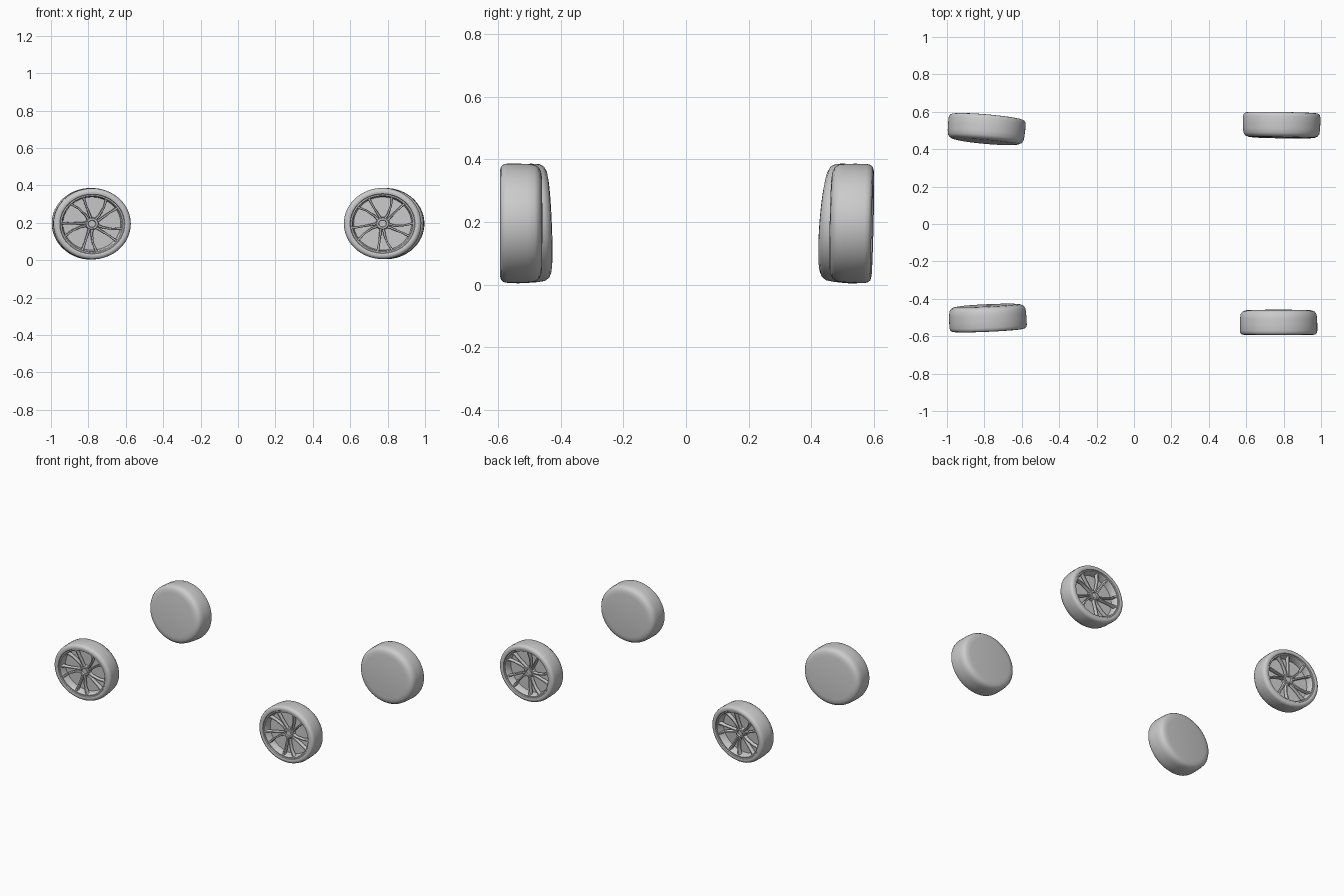
import bpy, bmesh, math
from math import sin, cos, radians, pi

if "Cube" in bpy.data.objects:
    bpy.data.objects.remove(bpy.data.objects["Cube"])

SEG = 64
RX, RZ = 0.207, 0.19          # the wheels are slightly oval
R = 0.2                       # nominal radius of the profiles


def make_object(name, bm, place):
    bmesh.ops.recalc_face_normals(bm, faces=bm.faces)
    mesh = bpy.data.meshes.new(name)
    bm.to_mesh(mesh)
    bm.free()
    ob = bpy.data.objects.new(name, mesh)
    bpy.context.collection.objects.link(ob)
    ob.location, ob.rotation_euler = place
    ob.scale = (RX / R, 1, RZ / R)
    bpy.ops.object.select_all(action='DESELECT')
    ob.select_set(True)
    bpy.context.view_layer.objects.active = ob
    bpy.ops.object.shade_smooth_by_angle(angle=radians(35))
    return ob


def lathe(bm, profile):
    """Spin (radius, y) points round the axle (y)."""
    vs = [bm.verts.new((r, y, 0)) for r, y in profile]
    es = [bm.edges.new(p) for p in zip(vs, vs[1:])]
    bmesh.ops.spin(bm, geom=vs + es, cent=(0, 0, 0), axis=(0, 1, 0),
                   angle=2 * pi, steps=SEG, use_duplicate=False)
    bmesh.ops.remove_doubles(bm, verts=bm.verts, dist=1e-5)


def spoke(bm, stations):
    """Bar through (radius, angle, half width, front y, back y) stations."""
    rings = []
    for r, a, w, front, back in stations:
        ring = []
        for side, y in ((-1, back), (-1, front + 0.004), (-0.6, front),
                        (0.6, front), (1, front + 0.004), (1, back)):
            s = side * w
            ring.append(bm.verts.new((r * cos(a) - s * sin(a), y,
                                      r * sin(a) + s * cos(a))))
        rings.append(ring)
    for p, q in zip(rings, rings[1:]):
        for i in range(6):
            j = (i + 1) % 6
            bm.faces.new((p[i], p[j], q[j], q[i]))
    bm.faces.new(rings[0])
    bm.faces.new(rings[-1])


def wheel(label, loc, tilt, yaw, phase):
    place = (loc, (radians(tilt), 0, radians(yaw)))

    # tyre with closed inner side and the dished rim well
    bm = bmesh.new()
    lathe(bm, [(0, 0.068), (0.15, 0.067), (0.172, 0.064), (0.187, 0.057),
               (0.196, 0.044), (0.199, 0.02), (0.2, -0.01), (0.2, -0.045),
               (0.197, -0.057), (0.19, -0.064), (0.178, -0.067),
               (0.168, -0.064), (0.165, -0.058), (0.158, -0.058),
               (0.153, -0.052), (0.149, -0.01), (0, -0.01)])
    make_object(label + "_tyre", bm, place)

    # five swept twin spokes
    bm = bmesh.new()
    for k in range(5):
        base = radians(phase + 72 * k)
        for s in (-1, 1):
            spoke(bm, [(0.02, base + s * 0.32, 0.008, -0.036, -0.015),
                       (0.06, base + s * 0.17 + 0.04, 0.006, -0.041, -0.02),
                       (0.11, base + s * 0.19 + 0.10, 0.0055, -0.049, -0.026),
                       (0.156, base + s * 0.24 + 0.15, 0.0075, -0.057, -0.03)])
    make_object(label + "_spokes", bm, place)

    # hub with a recessed centre
    bm = bmesh.new()
    lathe(bm, [(0.036, -0.01), (0.034, -0.036), (0.03, -0.04),
               (0.021, -0.041), (0.018, -0.032), (0, -0.032)])
    make_object(label + "_hub", bm, place)

    # wheel nuts
    bm = bmesh.new()
    for k in range(5):
        a = radians(phase + 36 + 72 * k)
        geo = bmesh.ops.create_cone(bm, cap_ends=True, segments=6,
                                    radius1=0.004, radius2=0.004, depth=0.012)
        for v in geo["verts"]:
            x, y, z = v.co
            v.co = (x + 0.0255 * cos(a), z - 0.037, y + 0.0255 * sin(a))
    make_object(label + "_nuts", bm, place)


# each wheel leans and steers a little differently
wheel("front_left_wheel", (-0.782, -0.502, 0.196), 2.5, 2.6, 40)
wheel("front_right_wheel", (0.773, -0.526, 0.196), 0, 0, 50)
wheel("back_left_wheel", (-0.789, 0.506, 0.196), 4.5, 180 - 5, 30)
wheel("back_right_wheel", (0.789, 0.528, 0.196), 1.3, 180 - 1, 65)
